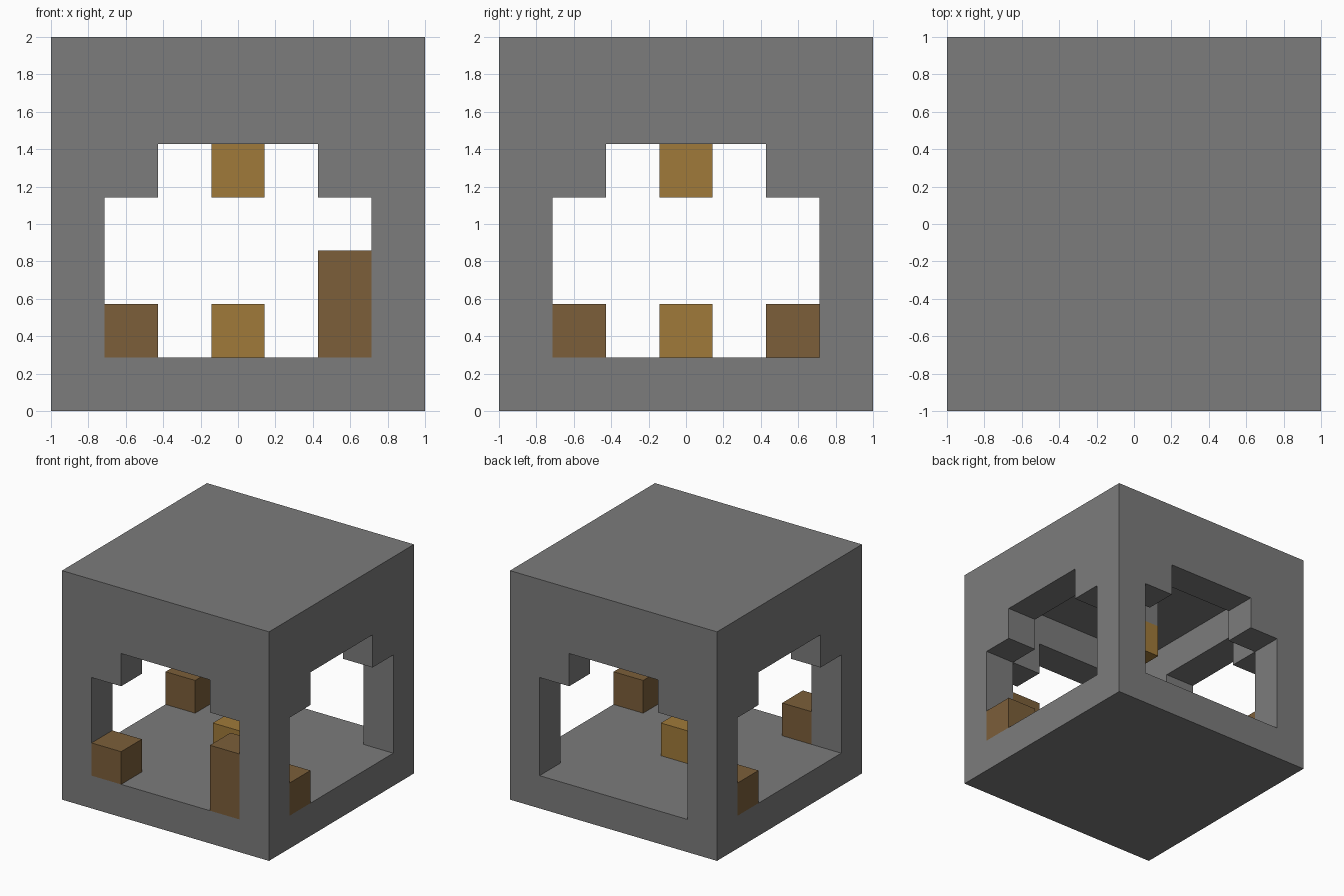
import bpy
import bmesh
from mathutils import Matrix, Vector

default = bpy.data.objects.get("Cube")
if default:
    bpy.data.objects.remove(default, do_unlink=True)

U = 2 / 7  # one block of the seven-block grid


def material(name, r, g, b):
    mat = bpy.data.materials.new(name)
    mat.use_nodes = True
    mat.diffuse_color = (r, g, b, 1)
    mat.node_tree.nodes["Principled BSDF"].inputs["Base Color"].default_value = (r, g, b, 1)
    return mat


stone = material("stone grey", 0.2, 0.2, 0.2)
wood = material("wood brown", 0.2, 0.114, 0.042)
gold = material("golden brown", 0.352, 0.195, 0.042)


def add_object(name, bm, mat):
    bmesh.ops.recalc_face_normals(bm, faces=bm.faces)
    mesh = bpy.data.meshes.new(name)
    bm.to_mesh(mesh)
    bm.free()
    mesh.materials.append(mat)
    obj = bpy.data.objects.new(name, mesh)
    bpy.context.collection.objects.link(obj)
    return obj


def box(name, low, high, mat):
    """Box between two corners given in grid blocks, centred on the grid in x and y."""
    a, b = Vector(low), Vector(high)
    middle = ((a + b) / 2 - Vector((3.5, 3.5, 0))) * U
    bm = bmesh.new()
    bmesh.ops.create_cube(bm, size=1, matrix=Matrix.Translation(middle)
                          @ Matrix.Diagonal((*((b - a) * U), 1)))
    return add_object(name, bm, mat)


def window_cutter(name, turn):
    """Stepped window outline pushed right through the house."""
    half = [(2.5, 1), (2.5, 4), (1.5, 4), (1.5, 5)]
    outline = half + [(-x, z) for x, z in reversed(half)]
    bm = bmesh.new()
    face = bm.faces.new([bm.verts.new((x * U, -1.2, z * U)) for x, z in outline])
    side = bmesh.ops.extrude_face_region(bm, geom=[face])["geom"]
    bmesh.ops.translate(bm, vec=(0, 2.4, 0),
                        verts=[v for v in side if isinstance(v, bmesh.types.BMVert)])
    if turn:
        for v in bm.verts:
            v.co.x, v.co.y = -v.co.y, v.co.x
    return add_object(name, bm, stone)


# Hollow house with a stepped window in every wall
house = box("house_shell", (0, 0, 0), (7, 7, 7), stone)
cutters = [box("room_cutter", (1, 1, 1), (6, 6, 6), stone),
           window_cutter("front_back_window_cutter", False),
           window_cutter("side_window_cutter", True)]
for cutter in cutters:
    cutter.hide_render = True
    cut = house.modifiers.new(cutter.name, "BOOLEAN")
    cut.operation = "DIFFERENCE"
    cut.solver = "EXACT"
    cut.object = cutter
bpy.context.view_layer.update()
evaluated = house.evaluated_get(bpy.context.evaluated_depsgraph_get())
house.data = bpy.data.meshes.new_from_object(evaluated)
house.modifiers.clear()
for cutter in cutters:
    bpy.data.objects.remove(cutter, do_unlink=True)

# Ceiling lamp on its stone mount, and the block under it
box("lamp_mount", (3, 3, 5), (4, 4, 6), stone)
box("hanging_lamp", (3, 3, 4), (4, 4, 5), gold)
box("floor_block", (3, 3, 1), (4, 4, 2), gold)

# Wooden blocks standing in the window openings
box("front_right_block", (1, 0, 1), (2, 1, 2), wood)
box("front_left_tall_block", (5, 0, 1), (6, 1, 3), wood)
box("left_side_block", (6, 1, 1), (7, 2, 2), wood)
box("right_side_block", (0, 5, 1), (1, 6, 2), wood)
